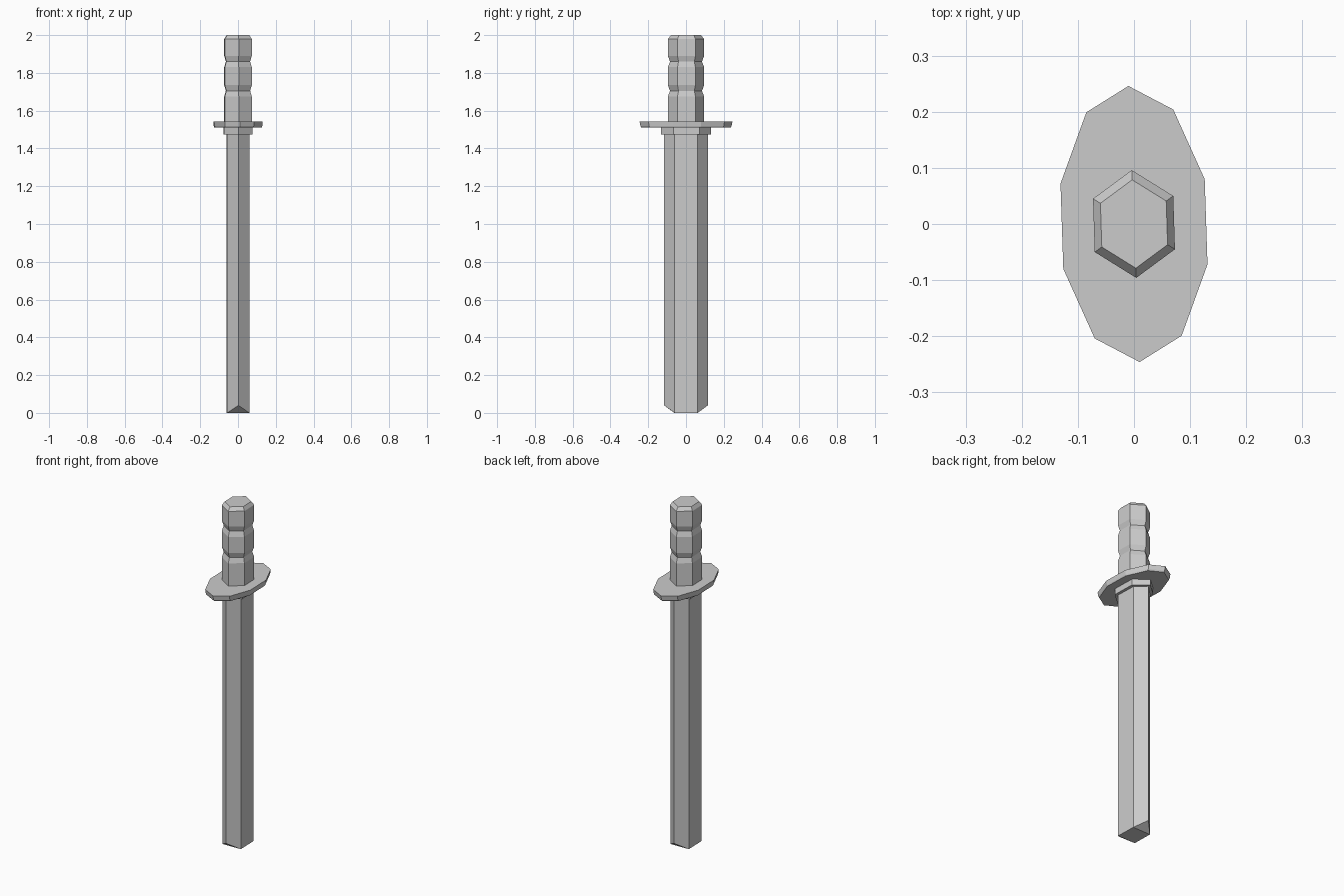
import bpy
import bmesh

cube = bpy.data.objects.get("Cube")
if cube:
    bpy.data.objects.remove(cube, do_unlink=True)

GREY = (0.6, 0.6, 0.6, 1.0)
metal = bpy.data.materials.new("light grey")
metal.use_nodes = True
metal.diffuse_color = GREY
metal.node_tree.nodes["Principled BSDF"].inputs["Base Color"].default_value = GREY


def full_outline(half):
    """Complete a point-symmetric outline from one half of its corners."""
    return half + [(-x, -y) for x, y in half]


def loft(name, outline, profile, tip_lift=0.0):
    """Stack scaled copies of an outline; profile holds (z, scale) pairs going up."""
    bm = bmesh.new()
    rings = [[bm.verts.new((x * s, y * s, z)) for x, y in outline] for z, s in profile]
    n = len(outline)
    for low, high in zip(rings, rings[1:]):
        for i in range(n):
            j = (i + 1) % n
            bm.faces.new((low[i], low[j], high[j], high[i]))
    bm.faces.new(rings[-1])
    first = rings[0]
    if tip_lift:
        # Raise the two edge corners so the tip is chamfered front and back
        first[0].co.z += tip_lift
        first[3].co.z += tip_lift
        bm.faces.new((first[5], first[0], first[1]))
        bm.faces.new((first[2], first[3], first[4]))
        bm.faces.new((first[1], first[2], first[4], first[5]))
    else:
        bm.faces.new(first)
    bmesh.ops.recalc_face_normals(bm, faces=bm.faces)
    mesh = bpy.data.meshes.new(name)
    bm.to_mesh(mesh)
    bm.free()
    mesh.materials.append(metal)
    obj = bpy.data.objects.new(name, mesh)
    bpy.context.collection.objects.link(obj)
    return obj


# Blade with chamfered tip
loft("blade", full_outline([(-0.002, 0.116), (0.057, 0.062), (0.06, -0.06)]),
     [(0.0, 1.0), (1.48, 1.0)], tip_lift=0.04)

# Collar between blade and guard
loft("collar", full_outline([(-0.003, 0.132), (0.074, 0.071), (0.077, -0.067)]),
     [(1.475, 1.0), (1.52, 1.0)])

# Ten-sided oval guard, narrower underneath
loft("guard", full_outline([(-0.01, 0.246), (0.07, 0.204), (0.126, 0.08),
                            (0.131, -0.072), (0.085, -0.199)]),
     [(1.51, 0.96), (1.518, 0.98), (1.543, 1.0)])

# Grip with two pinched waists and a chamfered end
grip_profile = [(1.54, 1.0)]
for waist in (1.705, 1.86):
    grip_profile += [(waist - 0.03, 1.0), (waist, 0.88), (waist + 0.03, 1.0)]
grip_profile += [(1.98, 1.0), (2.0, 0.82)]
loft("grip", full_outline([(-0.004, 0.096), (0.07, 0.05), (0.073, -0.045)]), grip_profile)
